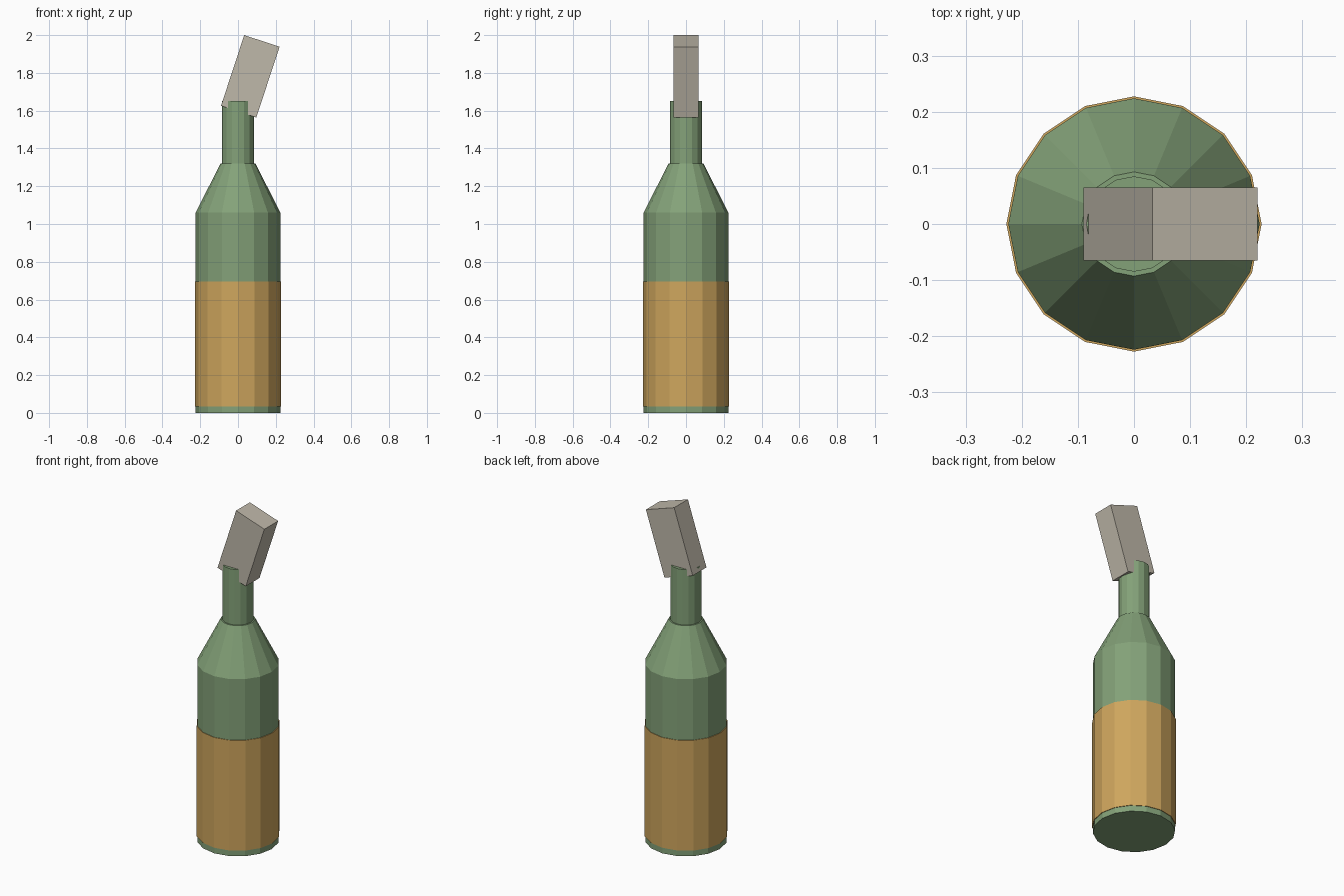
import bpy, bmesh, math

if "Cube" in bpy.data.objects:
    bpy.data.objects.remove(bpy.data.objects["Cube"])

SIDES = 16


def material(name, color):
    m = bpy.data.materials.new(name)
    m.diffuse_color = (*color, 1)
    m.use_nodes = True
    m.node_tree.nodes["Principled BSDF"].inputs["Base Color"].default_value = m.diffuse_color
    return m


def finish(name, bm, mat):
    bmesh.ops.recalc_face_normals(bm, faces=bm.faces)
    me = bpy.data.meshes.new(name)
    bm.to_mesh(me)
    bm.free()
    me.materials.append(mat)
    ob = bpy.data.objects.new(name, me)
    bpy.context.collection.objects.link(ob)
    return ob


def lathe(name, profile, mat):
    """Flat-faced capped solid of revolution from (radius, z) points."""
    bm = bmesh.new()
    rings = []
    for r, z in profile:
        angles = [2 * math.pi * i / SIDES for i in range(SIDES)]
        rings.append([bm.verts.new((r * math.cos(a), r * math.sin(a), z)) for a in angles])
    for low, high in zip(rings, rings[1:]):
        for i in range(SIDES):
            j = (i + 1) % SIDES
            bm.faces.new((low[i], low[j], high[j], high[i]))
    bm.faces.new(rings[0][::-1])
    bm.faces.new(rings[-1])
    return finish(name, bm, mat)


glass = material("green_glass", (0.23, 0.36, 0.19))
paper = material("tan_label", (0.62, 0.38, 0.11))
cloth = material("rag_cloth", (0.52, 0.48, 0.40))

# Bottle body with sloping shoulder
lathe("bottle_body", [(0.224, 0), (0.224, 1.06), (0.093, 1.32)], glass)

# Neck, slightly narrower than the shoulder top
lathe("bottle_neck", [(0.085, 1.30), (0.085, 1.652)], glass)

# Label band wrapped around the body
lathe("label", [(0.2275, 0.035), (0.2275, 0.695)], paper)

# Tilted rag stuffed in the neck
bm = bmesh.new()
bmesh.ops.create_cube(bm, size=1)
rag = finish("rag", bm, cloth)
rag.scale = (0.197, 0.13, 0.394)
rag.rotation_euler = (0, math.radians(18.2), 0)
rag.location = (0.065, 0, 1.782)
